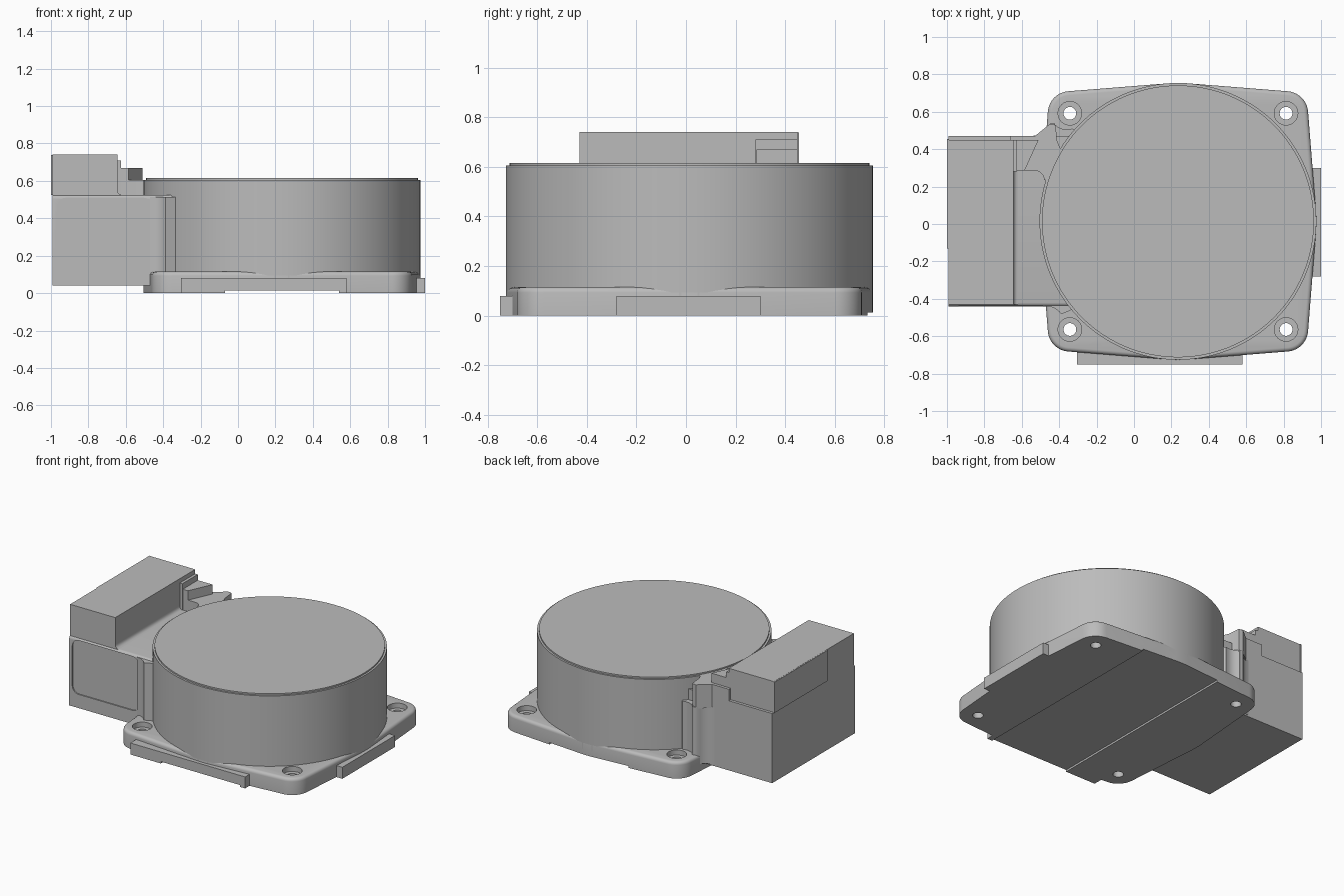
import bpy, bmesh, math
from mathutils import Vector

cube = bpy.data.objects.get("Cube")
if cube:
    bpy.data.objects.remove(cube)

grey = bpy.data.materials.new("housing grey")
grey.use_nodes = True
COLOR = (0.5, 0.5, 0.5, 1)
grey.diffuse_color = COLOR
grey.node_tree.nodes["Principled BSDF"].inputs["Base Color"].default_value = COLOR

CX, CY, R = 0.235, 0.014, 0.74      # drum axis and radius
HOLE = 0.578                        # bolt offset from the axis


def prism(name, outline, z0, z1, top_bevel=0, keep=None):
    """Extrude a plan outline; optionally round the top edges chosen by keep."""
    bm = bmesh.new()
    face = bm.faces.new([bm.verts.new((x, y, z0)) for x, y in outline])
    ext = bmesh.ops.extrude_face_region(bm, geom=[face])
    for v in [g for g in ext["geom"] if isinstance(g, bmesh.types.BMVert)]:
        v.co.z = z1
    bmesh.ops.recalc_face_normals(bm, faces=bm.faces)
    if top_bevel:
        edges = [e for e in bm.edges if all(abs(v.co.z - z1) < 1e-5 for v in e.verts)
                 and (keep is None or keep(e))]
        bmesh.ops.bevel(bm, geom=edges, offset=top_bevel, segments=4,
                        profile=0.5, affect='EDGES')
    mesh = bpy.data.meshes.new(name)
    bm.to_mesh(mesh)
    bm.free()
    mesh.materials.append(grey)
    ob = bpy.data.objects.new(name, mesh)
    bpy.context.collection.objects.link(ob)
    return ob


def rect(x0, x1, y0, y1):
    return [(x0, y0), (x1, y0), (x1, y1), (x0, y1)]


def arc(cx, cy, r, a0, a1, n):
    angles = [math.radians(a0 + (a1 - a0) * i / n) for i in range(n + 1)]
    return [(cx + r * math.cos(a), cy + r * math.sin(a)) for a in angles]


def disc(cx, cy, r, n=32):
    return arc(cx, cy, r, 0, 360, n)[:-1]


def rounded(x0, x1, y0, y1, r):
    pts = []
    for k, (x, y) in enumerate([(x1 - r, y1 - r), (x0 + r, y1 - r),
                                (x0 + r, y0 + r), (x1 - r, y0 + r)]):
        pts += arc(x, y, r, 90 * k, 90 * k + 90, 6)
    return pts


def cut(ob, cutter):
    mod = ob.modifiers.new("cut", 'BOOLEAN')
    mod.operation, mod.solver, mod.object = 'DIFFERENCE', 'EXACT', cutter
    bpy.context.view_layer.objects.active = ob
    bpy.ops.object.modifier_apply(modifier=mod.name)
    bpy.data.objects.remove(cutter)


def smooth(ob, angle=30):
    bpy.ops.object.select_all(action='DESELECT')
    ob.select_set(True)
    bpy.context.view_layer.objects.active = ob
    bpy.ops.object.shade_smooth_by_angle(angle=math.radians(angle))


# Base plate: bowed square with rounded corners
outline = []
for k in range(4):
    a = math.radians(45 + 90 * k)
    d = HOLE * math.sqrt(2)
    outline += arc(CX, CY, R, 90 * k - 4, 90 * k + 4, 4)
    outline += arc(CX + d * math.cos(a), CY + d * math.sin(a), 0.118,
                   90 * k + 5, 90 * k + 85, 10)
plate = prism("base_plate", outline, 0, 0.115, 0.022)
groove = (-0.07, 0.54)
cut(plate, prism("groove_cutter", rect(*groove, -1, 1), -0.1, 0.013))
for sx in (-1, 1):
    for sy in (-1, 1):
        x, y = CX + sx * HOLE, CY + sy * HOLE
        cut(plate, prism("bolt_cutter", disc(x, y, 0.034), -0.1, 0.3))
        cut(plate, prism("counterbore_cutter", disc(x, y, 0.063), 0.08, 0.3))
smooth(plate)

# Locating rails on the front and the side
front_rail = prism("front_rail", rect(-0.305, 0.58, -0.75, -0.68), 0, 0.08)
cut(front_rail, prism("groove_cutter", rect(*groove, -1, 1), -0.1, 0.013))
prism("side_rail", rect(0.93, 1.0, -0.28, 0.3), 0, 0.08)

# Drum with a stepped lid
smooth(prism("drum", disc(CX, CY, R, 128), 0.05, 0.605))
smooth(prism("drum_lid", disc(CX, CY, 0.727, 128), 0.6, 0.615))

# Connector housing beside the drum, rounded along its front top edge
housing = prism("connector_housing", rect(-0.993, -0.2, -0.44, 0.47), 0.04, 0.525, 0.02,
                lambda e: all(v.co.y < -0.4 for v in e.verts))
panel = prism("panel_cutter", rounded(-0.97, -0.455, 0.135, 0.51, 0.05), 0, 0.1)
panel.rotation_euler.x = math.pi / 2
panel.location.y = -0.432
bpy.context.view_layer.update()
cut(housing, panel)
smooth(housing)

# Blend between drum and housing, front and back
front_blend = arc(-0.47, -0.54, 0.1, 90, 35, 6) + [(-0.2, -0.4), (-0.47, -0.4)]
smooth(prism("front_blend", front_blend, 0.1, 0.515))
back = [(-0.55, 0.47)] + arc(-0.55, 0.57, 0.1, -75, -25, 5) + \
       arc(-0.435, 0.515, 0.025, 120, 60, 3) + arc(-0.36, 0.595, 0.09, -135, -70, 4)
smooth(prism("back_blend", back + [(-0.2, 0.4), (-0.55, 0.4)], 0.05, 0.45))
bridge = [(-0.66, 0.47), (-0.53, 0.47), (-0.45, 0.535), (-0.42, 0.53), (-0.41, 0.44),
          (-0.3, 0.2)] + arc(-0.53, 0.235, 0.05, 0, 90, 6) + [(-0.66, 0.285)]
smooth(prism("bridge_ledge", bridge, 0.44, 0.605))

# Raised connector block with side steps
prism("connector_block", rect(-0.993, -0.645, -0.43, 0.45), 0.52, 0.74)
prism("block_side_plate", rect(-1.0, -0.99, -0.13, 0.455), 0.525, 0.739)
prism("block_step", rect(-0.65, -0.625, 0.28, 0.45), 0.52, 0.71)
prism("block_wedge", [(-0.63, 0.285), (-0.585, 0.285), (-0.51, 0.45), (-0.63, 0.45)], 0.55, 0.67)

# Fillet where the block meets the housing top
fillet = [(-0.65, 0.515)] + [(x, z) for x, z in arc(-0.62, 0.55, 0.025, 270, 180, 5)] + [(-0.65, 0.55)]
strip = prism("block_fillet", fillet, -0.285, 0.43)
strip.rotation_euler.x = math.pi / 2
smooth(strip)
